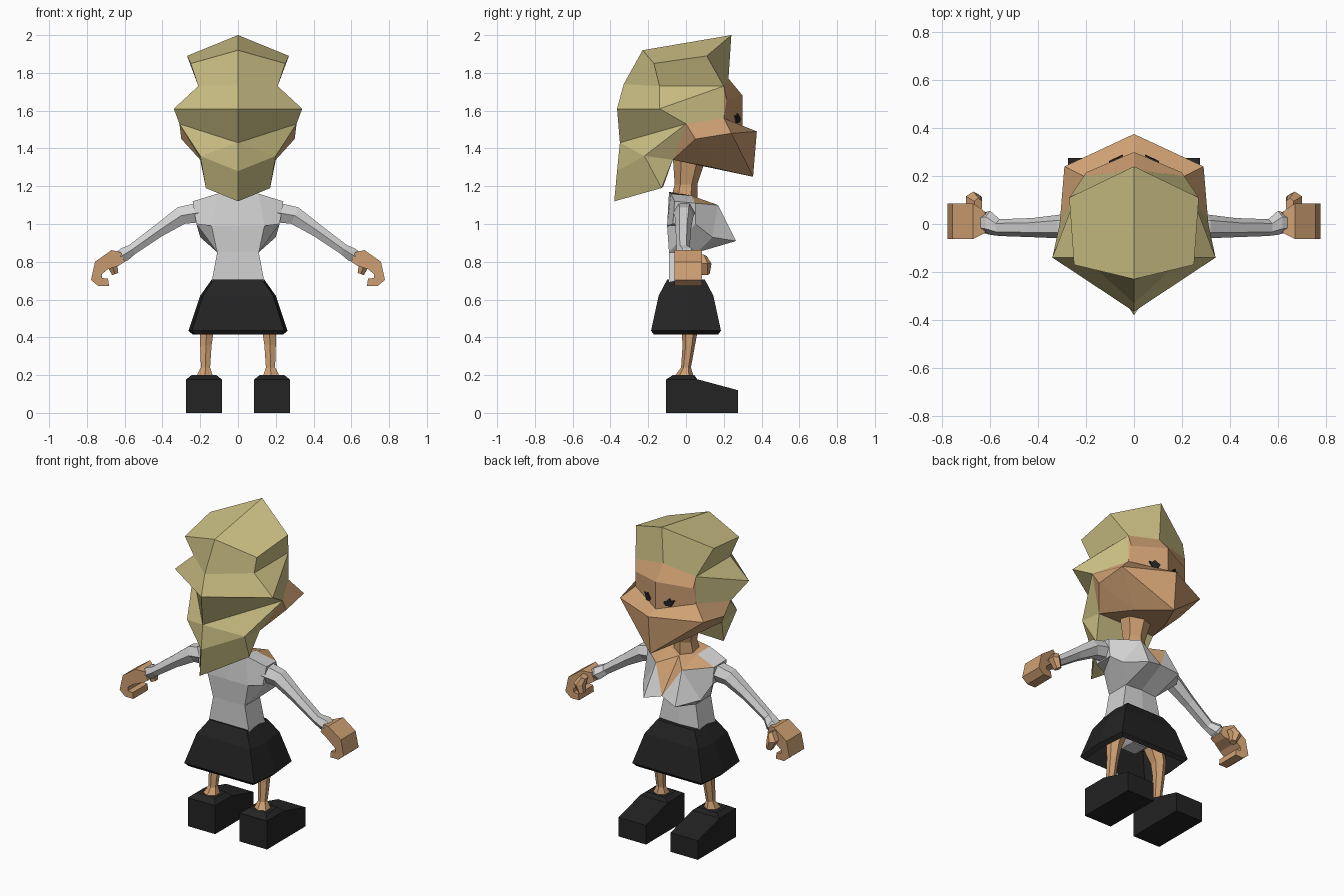
import bpy, bmesh, math
from mathutils import Vector

cube = bpy.data.objects.get("Cube")
if cube:
    bpy.data.objects.remove(cube, do_unlink=True)


def material(name, colour):
    mat = bpy.data.materials.new(name)
    mat.use_nodes = True
    mat.diffuse_color = (*colour, 1)
    mat.node_tree.nodes["Principled BSDF"].inputs["Base Color"].default_value = (*colour, 1)
    return mat


hair = material("blonde hair", (.62, .54, .24))
skin = material("tan skin", (.62, .35, .17))
white = material("white cloth", (.65, .65, .65))
black = material("black cloth", (.017, .017, .017))


def finish(name, bm, mats):
    """Turn a bmesh into a flat shaded object."""
    bmesh.ops.recalc_face_normals(bm, faces=bm.faces)
    mesh = bpy.data.meshes.new(name)
    bm.to_mesh(mesh)
    bm.free()
    for mat in mats:
        mesh.materials.append(mat)
    obj = bpy.data.objects.new(name, mesh)
    bpy.context.collection.objects.link(obj)
    return obj


def mirrored_shell(name, points, panels):
    """Panels maps a material to words; each word spells one face of the +x half."""
    bm = bmesh.new()
    verts = {key: bm.verts.new(co) for key, co in points.items()}
    for index, words in enumerate(panels.values()):
        for word in words.split():
            bm.faces.new([verts[key] for key in word]).material_index = index
    geom = bm.verts[:] + bm.edges[:] + bm.faces[:]
    bmesh.ops.mirror(bm, geom=geom, axis='X', merge_dist=.001)
    bmesh.ops.remove_doubles(bm, verts=bm.verts, dist=.0005)
    return finish(name, bm, list(panels))


def loft(name, rings, mat, side=1):
    """Skin a list of equal rings and cap both ends; side=-1 flips x."""
    bm = bmesh.new()
    loops = [[bm.verts.new((x * side, y, z)) for x, y, z in ring] for ring in rings]
    count = len(loops[0])
    for low, high in zip(loops, loops[1:]):
        for i in range(count):
            j = (i + 1) % count
            bm.faces.new((low[i], low[j], high[j], high[i]))
    bm.faces.new(loops[0])
    bm.faces.new(loops[-1])
    return finish(name, bm, [mat])


def tube(name, stations, mat, side=1, sides=6):
    """Stations are (centre, radius along y, radius across)."""
    centres = [Vector(s[0]) for s in stations]
    rings = []
    for i, (centre, depth, width) in enumerate(stations):
        along = centres[min(i + 1, len(centres) - 1)] - centres[max(i - 1, 0)]
        across = along.cross(Vector((0, 1, 0))).normalized()
        ring = []
        for k in range(sides):
            turn = math.tau * (k + .5) / sides
            offset = across * width * math.cos(turn)
            ring.append(centres[i] + offset + Vector((0, depth * math.sin(turn), 0)))
        rings.append(ring)
    return loft(name, rings, mat, side)


def box_ring(x0, x1, y0, y1, z):
    return [(x0, y0, z), (x1, y0, z), (x1, y1, z), (x0, y1, z)]


def hex_ring(width, depth, z):
    shape = [(.93, -1), (1, 0), (.93, 1), (-.93, 1), (-1, 0), (-.93, -1)]
    return [(x * width, y * depth, z) for x, y in shape]


# Head: hair crown, side flare, hanging lock, face and wide jaw
head = dict(
    a=(0, -.23, 1.92), b=(.25, -.17, 1.85), c=(.27, .11, 1.89), d=(0, .24, 2),
    e=(0, -.33, 1.74), f=(.21, -.14, 1.73), g=(.21, .2, 1.73), h=(0, .225, 1.77),
    i=(0, -.365, 1.61), j=(.34, -.14, 1.61), k=(.31, 0, 1.53), l=(.21, .2, 1.56),
    m=(0, -.35, 1.43), n=(.2, -.22, 1.36), o=(0, -.38, 1.12), p=(.2, -.07, 1.34),
    q=(.17, -.13, 1.19), r=(0, -.12, 1.2), s=(0, -.07, 1.34), w=(0, -.365, 1.28),
    t=(.29, .24, 1.48), u=(0, .375, 1.49), v=(0, .355, 1.25), x=(.12, .14, 1.3),
    y=(.3, .05, 1.45), A=(0, .3, 1.68), B=(.2, .215, 1.66), C=(0, .3, 1.51))
mirrored_shell("head", head, {
    hair: "abfe bcgf cdhg abcd efji fgj jglk imkj mkn mnw wnqo nkp npq oqr qpsr",
    skin: "hgBA gBl BACl lCut klty utv tvx ytx kyp ypx vxps"})

# Torso: shirt with an open neckline and angular bust
torso = dict(
    a=(0, -.09, 1.17), b=(.11, -.08, 1.16), c=(.1, .03, 1.15), d=(0, .07, 1.13),
    e=(.24, -.06, 1.12), f=(.23, .05, 1.11), g=(.22, -.07, 1), h=(.22, .05, 1),
    i=(0, -.1, .99), j=(.14, -.1, .99), k=(.09, .17, 1.1), m=(0, .24, .94),
    n=(.11, .265, .91), o=(.2, .14, .93), p=(0, .07, .85), q=(.11, .06, .85),
    r=(.11, -.09, .85), s=(0, -.09, .85), t=(0, .08, .69), u=(.14, .07, .69),
    v=(.14, -.09, .69), w=(0, -.09, .69))
mirrored_shell("torso", torso, {
    white: "abji begj befc kmn kno fkoh mnqp noq hgj hjr hrqo ijrs qrvu rswv pqut tuvw efhg",
    skin: "abcd cfk ckd dkm"})

# Neck
tube("neck", [((0, -.01, 1.13), .07, .08), ((0, 0, 1.21), .06, .065),
              ((0, .02, 1.36), .09, .1)], skin)

# Hollow skirt, folded inward at the hem, with briefs inside
loft("skirt", [hex_ring(.14, .1, .705), hex_ring(.2, .145, .62), hex_ring(.262, .185, .435),
               hex_ring(.24, .17, .415), hex_ring(.19, .13, .6)], black)
loft("briefs", [hex_ring(.15, .08, .62), hex_ring(.13, .08, .56), hex_ring(.05, .05, .5)], white)

# Curled hand outline in x and z
HAND = [(.6, .8), (.62, .85), (.67, .862), (.757, .8), (.778, .704), (.74, .672),
        (.683, .672), (.688, .71), (.72, .714), (.72, .735), (.69, .76), (.63, .78)]
# Eye outline with a small lash, in x and z
EYE = [(.045, 1.56), (.055, 1.54), (.085, 1.535), (.095, 1.555), (.105, 1.575),
       (.085, 1.57), (.075, 1.585), (.06, 1.57)]

for label, side in (("left", 1), ("right", -1)):
    # Sleeve with flared cuff
    tube(label + "_sleeve", [
        ((.21, -.01, 1.06), .06, .06), ((.3, -.01, 1.045), .05, .055),
        ((.42, -.015, .965), .04, .04), ((.56, -.015, .865), .035, .033),
        ((.6, .005, .84), .05, .042), ((.635, .005, .82), .04, .036)], white, side)

    # Hand, narrower at the wrist, and thumb
    rings = []
    for edge in (-.062, .085):
        rings.append([(x, edge * (.6 if x < .64 else 1), z) for x, z in HAND])
    loft(label + "_hand", rings, skin, side)
    tube(label + "_thumb", [((.65, .08, .83), .03, .02), ((.67, .095, .79), .04, .035),
                            ((.65, .1, .735), .025, .02)], skin, side)

    # Leg with flared ankle
    tube(label + "_leg", [
        ((.12, .01, .6), .07, .07), ((.165, .02, .45), .045, .045),
        ((.17, .015, .36), .033, .035), ((.172, 0, .24), .026, .028),
        ((.175, -.01, .195), .05, .05)], skin, side)

    # Blocky shoe with sloping toe and raised ankle pad
    sole = [(.085, -.105), (.275, -.105), (.275, .06), (.275, .275), (.085, .275), (.085, .06)]
    upper = [(x, y, .12 if y > .2 else .178) for x, y in sole]
    loft(label + "_shoe", [[(x, y, 0) for x, y in sole], upper], black, side)
    loft(label + "_shoe_collar", [box_ring(.085, .275, -.105, .06, .177),
                                  box_ring(.115, .245, -.07, .045, .2)], black, side)

    # Eye plate lying on the slanted face
    loft(label + "_eye", [[(x, .3 + lift - .46 * x, z) for x, z in EYE]
                          for lift in (.003, .011)], black, side)
